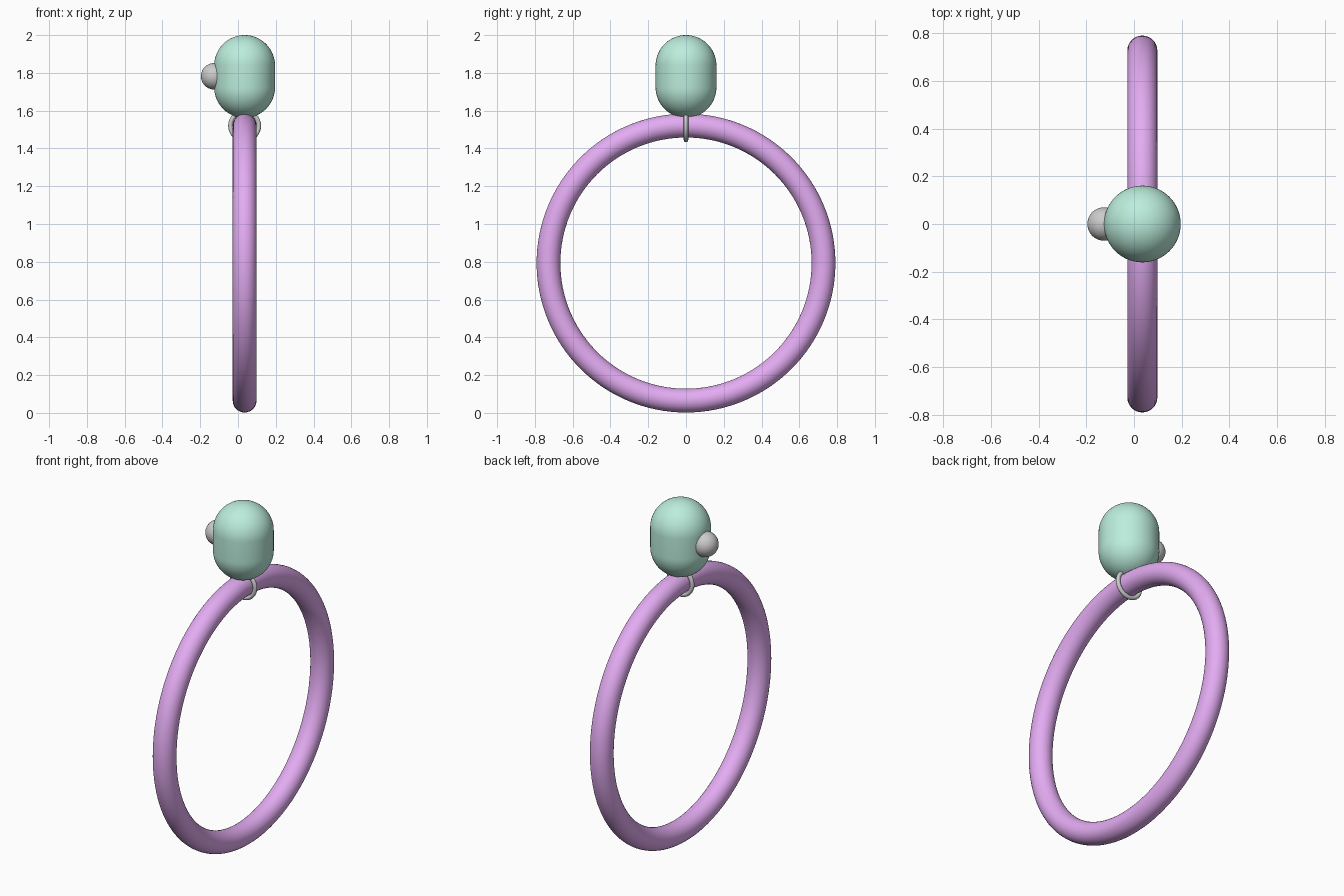
import bpy, bmesh
from math import sin, cos, pi, radians

if "Cube" in bpy.data.objects:
    bpy.data.objects.remove(bpy.data.objects["Cube"])

CX = 0.035  # shared centre of hoop, body and link


def paint(ob, name, rgb):
    mat = bpy.data.materials.new(name)
    mat.diffuse_color = (*rgb, 1)
    mat.use_nodes = True
    mat.node_tree.nodes["Principled BSDF"].inputs["Base Color"].default_value = mat.diffuse_color
    ob.data.materials.append(mat)


def torus(name, loc, rot, major, minor, segs, sides):
    bpy.ops.mesh.primitive_torus_add(location=loc, rotation=rot, major_radius=major,
                                     minor_radius=minor, major_segments=segs, minor_segments=sides)
    ob = bpy.context.object
    ob.name = name
    bpy.ops.object.shade_smooth()
    return ob


def capsule(name, x, z0, z1, r, segs=64, rings=16):
    # Sphere split at its equator, halves moved apart to the full height
    bm = bmesh.new()
    prof = [(r * sin(a), z0 + r - r * cos(a)) for a in (pi / 2 * i / rings for i in range(rings + 1))]
    prof += [(p, z0 + z1 - z) for p, z in reversed(prof)]
    verts = [bm.verts.new((p, 0, z)) for p, z in prof]
    edges = [bm.edges.new(pair) for pair in zip(verts, verts[1:])]
    bmesh.ops.spin(bm, geom=verts + edges, cent=(0, 0, 0), axis=(0, 0, 1),
                   angle=2 * pi, steps=segs, use_duplicate=False)
    bmesh.ops.remove_doubles(bm, verts=bm.verts, dist=1e-5)
    bmesh.ops.recalc_face_normals(bm, faces=bm.faces)
    for f in bm.faces:
        f.smooth = True
    me = bpy.data.meshes.new(name)
    bm.to_mesh(me)
    bm.free()
    ob = bpy.data.objects.new(name, me)
    ob.location.x = x
    bpy.context.collection.objects.link(ob)
    return ob


# Large hoop standing in the YZ plane
hoop = torus("hoop", (CX, 0, 0.793), (0, radians(90), 0), 0.728, 0.063, 128, 32)
paint(hoop, "lilac", (0.77, 0.41, 0.89))

# Capsule body on top
body = capsule("body", CX, 1.562, 2.0, 0.161)
paint(body, "mint", (0.50, 0.85, 0.72))

# Small metal link around the hoop below the body
torus("link", (CX, 0, 1.52), (radians(90), 0, 0), 0.075, 0.012, 64, 16)

# Round button on the side of the body
bpy.ops.mesh.primitive_uv_sphere_add(segments=48, ring_count=24, radius=0.07, location=(-0.126, 0, 1.782))
bpy.context.object.name = "button"
bpy.ops.object.shade_smooth()
